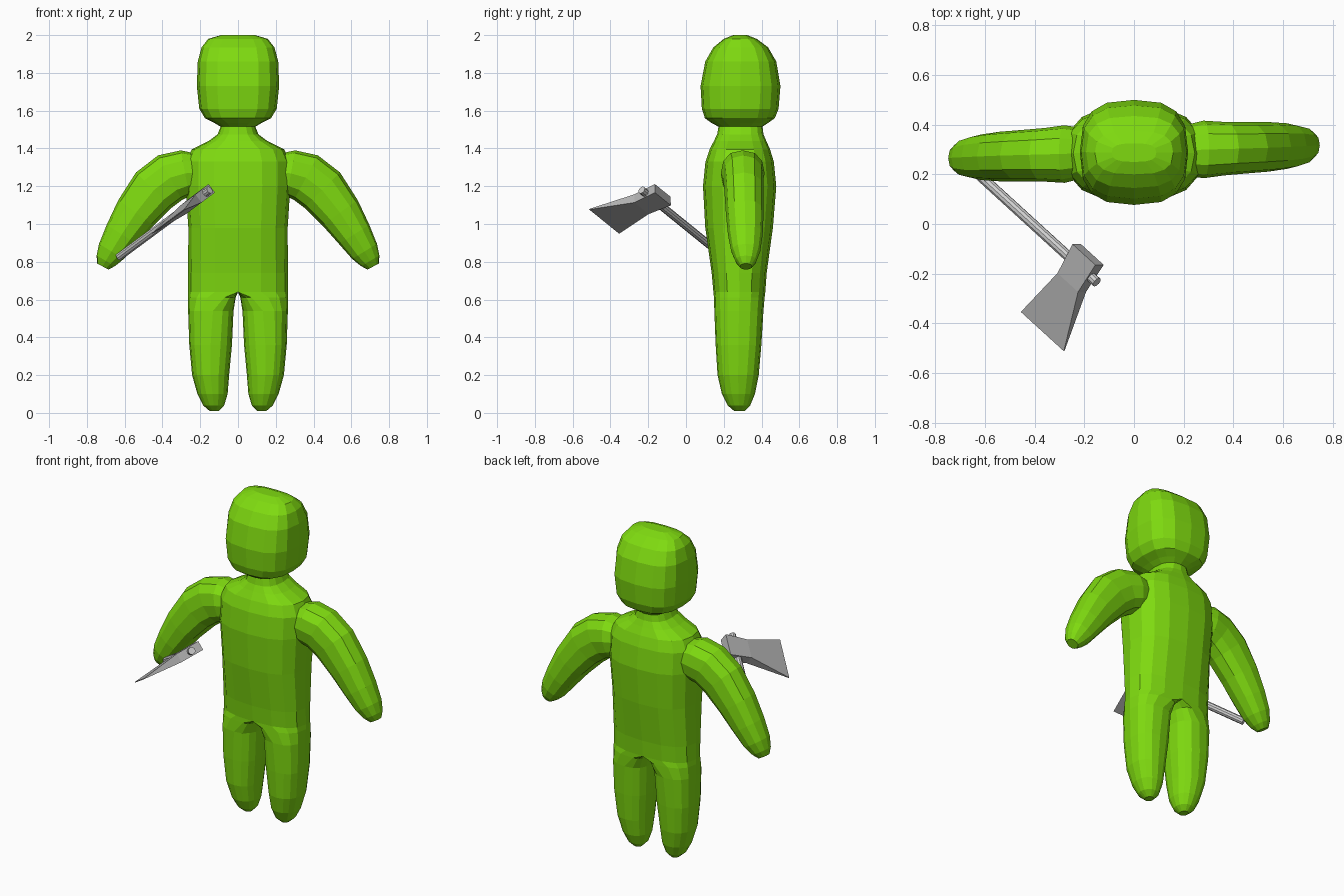
import bpy, bmesh, math
from mathutils import Vector

if "Cube" in bpy.data.objects:
    bpy.data.objects.remove(bpy.data.objects["Cube"])


def material(name, rgb):
    m = bpy.data.materials.new(name)
    m.diffuse_color = (*rgb, 1)
    m.use_nodes = True
    m.node_tree.nodes["Principled BSDF"].inputs["Base Color"].default_value = m.diffuse_color
    return m


green = material("lime green", (0.21, 0.70, 0.005))
steel = material("steel grey", (0.45, 0.45, 0.45))
pale = material("pale grey", (0.62, 0.62, 0.62))


def make_object(name, bm, mat):
    me = bpy.data.meshes.new(name)
    bm.to_mesh(me)
    bm.free()
    me.materials.append(mat)
    ob = bpy.data.objects.new(name, me)
    bpy.context.collection.objects.link(ob)
    return ob


def loft(rings):
    """Skin a list of equal-length point rings and cap both ends."""
    bm = bmesh.new()
    rows = [[bm.verts.new(p) for p in r] for r in rings]
    n = len(rows[0])
    for a, b in zip(rows, rows[1:]):
        for j in range(n):
            k = (j + 1) % n
            bm.faces.new((a[j], a[k], b[k], b[j]))
    bm.faces.new(rows[0][::-1])
    bm.faces.new(rows[-1])
    return bm


def power(v, n):
    return math.copysign(abs(v) ** (2 / n), v) if abs(v) > 1e-9 else 0.0


CROTCH = 0.64


def half_ring(z, outer, front, back):
    """Rounded section of one body half; below the crotch it closes into a leg."""
    mid = min(0.125 + 0.1 * z, 0.145)
    split = math.sqrt(min(max((CROTCH - z) / 0.12, 0), 1))
    centre, inner = mid * split, (2 * mid - outer) * split
    square = 2.8 if z > 1.55 else min(2.5, 2 + 1.5 * z)
    pts = []
    for k in range(16):
        t = -math.pi / 2 + k * math.pi / 8
        c, s = power(math.cos(t), square), power(math.sin(t), square)
        x = centre + c * ((outer - centre) if c > 0 else (centre - inner))
        pts.append((x, (front + back) / 2 + s * (back - front) / 2, z))
    return pts


# Body half: leg, torso, neck and head as one column, mirrored over x = 0
leg = [  # height, outer, front, back
    (0.01, 0.15, 0.255, 0.31),
    (0.04, 0.185, 0.22, 0.34),
    (0.10, 0.215, 0.19, 0.365),
    (0.20, 0.243, 0.167, 0.385),
    (0.36, 0.258, 0.157, 0.399),
    (0.54, 0.264, 0.15, 0.41),
    (0.61, 0.265, 0.148, 0.416),
]
torso = [
    (CROTCH, 0.265, 0.145, 0.42),
    (0.74, 0.264, 0.136, 0.427),
    (0.98, 0.263, 0.102, 0.46),
    (1.20, 0.277, 0.09, 0.478),
    (1.33, 0.275, 0.103, 0.465),
    (1.395, 0.245, 0.125, 0.445),
    (1.44, 0.155, 0.148, 0.425),
    (1.475, 0.108, 0.165, 0.41),
    (1.515, 0.092, 0.172, 0.405),
]
head = [
    (1.535, 0.125, 0.135, 0.435),
    (1.56, 0.175, 0.10, 0.47),
    (1.61, 0.205, 0.084, 0.49),
    (1.73, 0.218, 0.077, 0.50),
    (1.86, 0.213, 0.102, 0.478),
    (1.935, 0.193, 0.145, 0.435),
    (1.98, 0.158, 0.20, 0.375),
    (2.00, 0.09, 0.25, 0.325),
]
bm = loft([half_ring(*s) for s in leg + torso + head])
middle = [f for f in bm.faces if all(abs(v.co.x) < 1e-5 for v in f.verts)]
bmesh.ops.delete(bm, geom=middle, context='FACES')
body = make_object("body", bm, green)
mirror = body.modifiers.new("mirror", 'MIRROR')
mirror.merge_threshold = 0.0005

# Arms: tapered tubes along a drooping path
arm_path = [  # x, z, half width, half depth
    (0.20, 1.275, 0.095, 0.10),
    (0.28, 1.268, 0.124, 0.116),
    (0.36, 1.245, 0.134, 0.108),
    (0.445, 1.18, 0.133, 0.104),
    (0.54, 1.06, 0.115, 0.10),
    (0.615, 0.945, 0.095, 0.092),
    (0.67, 0.855, 0.077, 0.077),
    (0.70, 0.805, 0.056, 0.056),
    (0.716, 0.775, 0.034, 0.032),
]


def arm(name, side, y_start, y_end):
    rings = []
    for i, (x, z, w, d) in enumerate(arm_path):
        a, b = arm_path[max(i - 1, 0)], arm_path[min(i + 1, len(arm_path) - 1)]
        across = Vector((a[1] - b[1], 0, b[0] - a[0])).normalized()
        y = y_start + (y_end - y_start) * (x - 0.2) / 0.516
        ring = []
        for k in range(12):
            t = k * math.pi / 6
            p = Vector((x, y, z)) + across * power(math.cos(t), 2.3) * w
            ring.append((side * p.x, p.y + power(math.sin(t), 2.3) * d, p.z))
        rings.append(ring)
    bm = loft(rings)
    bmesh.ops.recalc_face_normals(bm, faces=bm.faces)
    make_object(name, bm, green)


arm("left_arm", 1, 0.297, 0.318)
arm("right_arm", -1, 0.285, 0.265)

# Axe frame: u runs up the handle, b points to the blade, n is the thickness
tip = Vector((-0.15, -0.235, 1.18))
u = Vector((0.46, -0.42, 0.34)).normalized()
b = Vector((-0.17, -0.23, -0.13))
b = (b - u * b.dot(u)).normalized()
n = u.cross(b)


def axe_part(name, rings, mat):
    bm = loft([[tip + u * p + b * q + n * r for p, q, r in ring] for ring in rings])
    bmesh.ops.recalc_face_normals(bm, faces=bm.faces)
    make_object(name, bm, mat)


# Axe handle: round bar from the hand through the head
circle = [(0.021 * math.cos(k * math.pi / 5), 0.021 * math.sin(k * math.pi / 5))
          for k in range(10)]
axe_part("axe_handle", [[(p, q, r) for q, r in circle] for p in (-0.74, 0.0)], pale)

# Axe head: block that flares into a thin cutting edge
stations = [(-0.065, -0.172, -0.03, 0.028),  # reach, low end, high end, half thickness
            (0.075, -0.165, -0.037, 0.027),
            (0.322, -0.237, 0.03, 0.002)]
axe_part("axe_head", [[(lo, q, -h), (hi, q, -h), (hi, q, h), (lo, q, h)]
                      for q, lo, hi, h in stations], steel)
